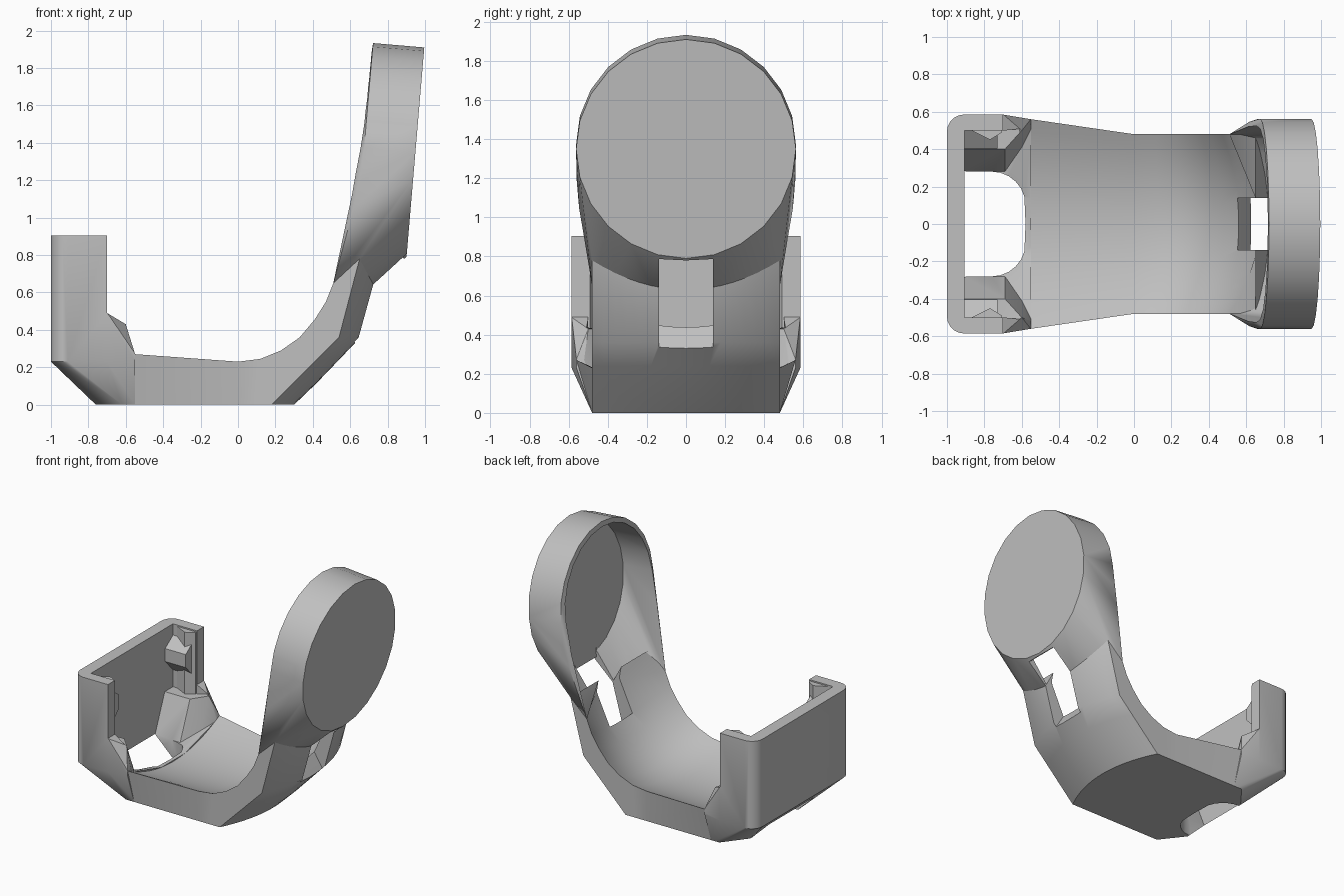
import bpy, bmesh, math
from mathutils import Vector

if "Cube" in bpy.data.objects:
    bpy.data.objects.remove(bpy.data.objects["Cube"], do_unlink=True)

grey = bpy.data.materials.new("plain_grey")
grey.use_nodes = True
grey.diffuse_color = (0.53, 0.53, 0.53, 1)
grey.node_tree.nodes["Principled BSDF"].inputs["Base Color"].default_value = (0.53, 0.53, 0.53, 1)


def finish(name, bm):
    bmesh.ops.recalc_face_normals(bm, faces=bm.faces)
    mesh = bpy.data.meshes.new(name)
    bm.to_mesh(mesh)
    bm.free()
    mesh.materials.append(grey)
    obj = bpy.data.objects.new(name, mesh)
    bpy.context.collection.objects.link(obj)
    return obj


def loft(name, rings):
    """Closed solid through rings with equal point counts."""
    bm = bmesh.new()
    rows = [[bm.verts.new(p) for p in ring] for ring in rings]
    n = len(rows[0])
    for a, b in zip(rows, rows[1:]):
        for i in range(n):
            j = (i + 1) % n
            bm.faces.new((a[i], a[j], b[j], b[i]))
    bm.faces.new(rows[0])
    bm.faces.new(rows[-1])
    return finish(name, bm)


def hull(name, points):
    bm = bmesh.new()
    for p in points:
        bm.verts.new(p)
    res = bmesh.ops.convex_hull(bm, input=bm.verts)
    junk = {v for v in res["geom_interior"] + res["geom_unused"]
            if isinstance(v, bmesh.types.BMVert)}
    bmesh.ops.delete(bm, geom=list(junk), context="VERTS")
    bmesh.ops.dissolve_limit(bm, angle_limit=0.01, verts=bm.verts, edges=bm.edges)
    return finish(name, bm)


def slab_y(name, profile, y0, y1):
    return loft(name, [[(x, y, z) for x, z in profile] for y in (y0, y1)])


def both_sides(points):
    return [(x, s * y, z) for x, y, z in points for s in (-1, 1)]


def boolean(obj, cutter, operation="DIFFERENCE"):
    mod = obj.modifiers.new("cut", "BOOLEAN")
    mod.operation, mod.solver, mod.object = operation, "EXACT", cutter
    bpy.ops.object.select_all(action="DESELECT")
    bpy.context.view_layer.objects.active = obj
    obj.select_set(True)
    bpy.ops.object.modifier_apply(modifier=mod.name)


def discard(*objs):
    for o in objs:
        bpy.data.objects.remove(o, do_unlink=True)


# Cross-sections of the cradle: half widths (top, bottom), then (x, z) of the
# inner edge, inner middle, outer edge and outer middle
STATIONS = [
    (.56, .48, (-.55, .27), (-.55, .13), (-.55, 0), (-.55, 0)),
    (.48, .48, (0, .23), (0, .13), (0, 0), (0, 0)),
    (.48, .48, (.12, .245), (.12, .135), (.10, 0), (.16, 0)),
    (.48, .48, (.23, .29), (.25, .165), (.18, 0), (.30, 0)),
    (.48, .48, (.33, .36), (.37, .23), (.30, .12), (.42, .115)),
    (.48, .48, (.41, .455), (.48, .33), (.42, .24), (.54, .24)),
    (.48, .48, (.47, .55), (.565, .445), (.54, .36), (.655, .36)),
    (.48, .48, (.51, .65), (.67, .67), (.65, .78), (.73, .63)),
]
STEPS = 16


def arc(edge, mid, w):
    pts = []
    for i in range(STEPS + 1):
        s = 2 * i / STEPS - 1
        t = 1 - s * s
        pts.append((edge[0] + (mid[0] - edge[0]) * t, s * w,
                    edge[1] + (mid[1] - edge[1]) * t))
    return pts


inner = [arc(s[2], s[3], s[0]) for s in STATIONS]
outer = [arc(s[4], s[5], s[1]) for s in STATIONS]
cradle = loft("curved_cradle", [a + b[::-1] for a, b in zip(inner, outer)])

# Tilted round cup, blended into the top of the cradle
CENTRE = Vector((.9485, 0, 1.35))
UP = Vector((.0845, 0, .9964))
AXIS = Vector((-.9964, 0, .0845))


def circle(radius, depth, sides=24):
    turn = 2 * math.pi / sides
    return [CENTRE + AXIS * depth + UP * (radius * math.cos(i * turn))
            + Vector((0, radius * math.sin(i * turn), 0)) for i in range(sides)]


shoulders = both_sides([(.657, .56, 1.2), (.618, .547, 1.05)])
cup = hull("round_cup", circle(.562, 0) + circle(.562, .275) + shoulders
           + inner[-1] + outer[-1])
bowl = [(x, y * .97, z) for ring in inner[-3:] for x, y, z in ring]
hollow = hull("cup_hollow", circle(.525, .045) + circle(.525, .36) + bowl
              + both_sides([(.6, .52, 1.12)]))
boolean(cup, hollow)

# Slot through the cradle up to the cup plate
slot = slab_y("slot_cutter", [(.45, .6), (.565, .43), (.63, .325), (.72, .22), (.89, .6),
                              (.89, .78), (.862, .8), (.865, .9), (.6, .95)], -.138, .138)
boolean(cup, slot)
boolean(cradle, slot)
discard(hollow, slot)

# Upright clip at the other end, with chamfered underside and rounded corners
clip = slab_y("upright_clip", [(-1, .23), (-.76, 0), (-.55, 0), (-.55, .27),
                               (-.6, .43), (-.7, .49), (-.7, .905), (-1, .905)], -.7, .7)
rim = [(-.91 - .09 * math.sin(a), .495 + .09 * math.cos(a))
       for a in (math.radians(18 * i) for i in range(6))]
rim += [(-.7, .585), (-.55, .56)]
mask = hull("clip_mask", both_sides(
    [(-.76, .3, 0), (-.62, .48, 0), (-.55, .48, 0)]
    + [(x, y, z) for x, y in rim for z in (.23, 1.1)]))
boolean(clip, mask, "INTERSECT")


def mirrored(x, half):
    return [(x, y, z) for y, z in half] + [(x, -y, z) for y, z in half[::-1]]


# Pocket inside the clip, leaving sloped corner blocks that flare into the floor
corner = [(.14, .13), (.28, .13), (.4, .42), (.5, .42), (.5, 1.2)]
middle = [(.14, .135), (.41, .2), (.5, .43), (.51, .44), (.51, 1.2)]
flare = [(.14, .14), (.53, .25), (.545, .26), (.56, .27), (.56, 1.2)]
pocket = loft("clip_pocket", [mirrored(-.905, corner), mirrored(-.69, corner),
                              mirrored(-.6, middle), mirrored(-.54, flare)])
boolean(clip, pocket)
for s in (-1, 1):
    facet = hull("gusset_facet", [(-.7, s * .587, .49), (-.55, s * .562, .27),
                                  (-.6, s * .5, .43), (-.5, s * .65, .6)])
    boolean(clip, facet)
    discard(facet)

# Round-ended hole in the floor
outline = [(-.905, -.28)]
for i in range(-6, 7):
    a = math.radians(15 * i)
    outline.append((-.76 + .18 * math.cos(a),
                    .18 * math.sin(a) + .1 * ((i > 0) - (i < 0))))
outline.append((-.905, .28))
hole = loft("hole_cutter", [[(x, y, z) for x, y in outline] for z in (-.2, .6)])
boolean(clip, hole)
discard(mask, pocket, hole)

# Snap hooks and ridges inside the clip's side walls
parts = [cradle, cup, clip]
for side, label in ((1, "left"), (-1, "right")):
    hook = [(.53, .84), (.405, .75), (.405, .65), (.53, .52)]
    parts.append(loft(label + "_snap_hook", [[(x, side * y, z) for y, z in hook]
                                             for x in (-.92, -.73)]))
    ridge = [(-.87, .5), (-.77, .45), (-.705, .49), (-.705, .53), (-.87, .53)]
    parts.append(loft(label + "_ridge", [[(x, side * y, z) for x, y in ridge]
                                         for z in (.4, .895)]))

for obj in parts:
    bpy.ops.object.select_all(action="DESELECT")
    bpy.context.view_layer.objects.active = obj
    obj.select_set(True)
    bpy.ops.object.shade_smooth_by_angle(angle=math.radians(30))
